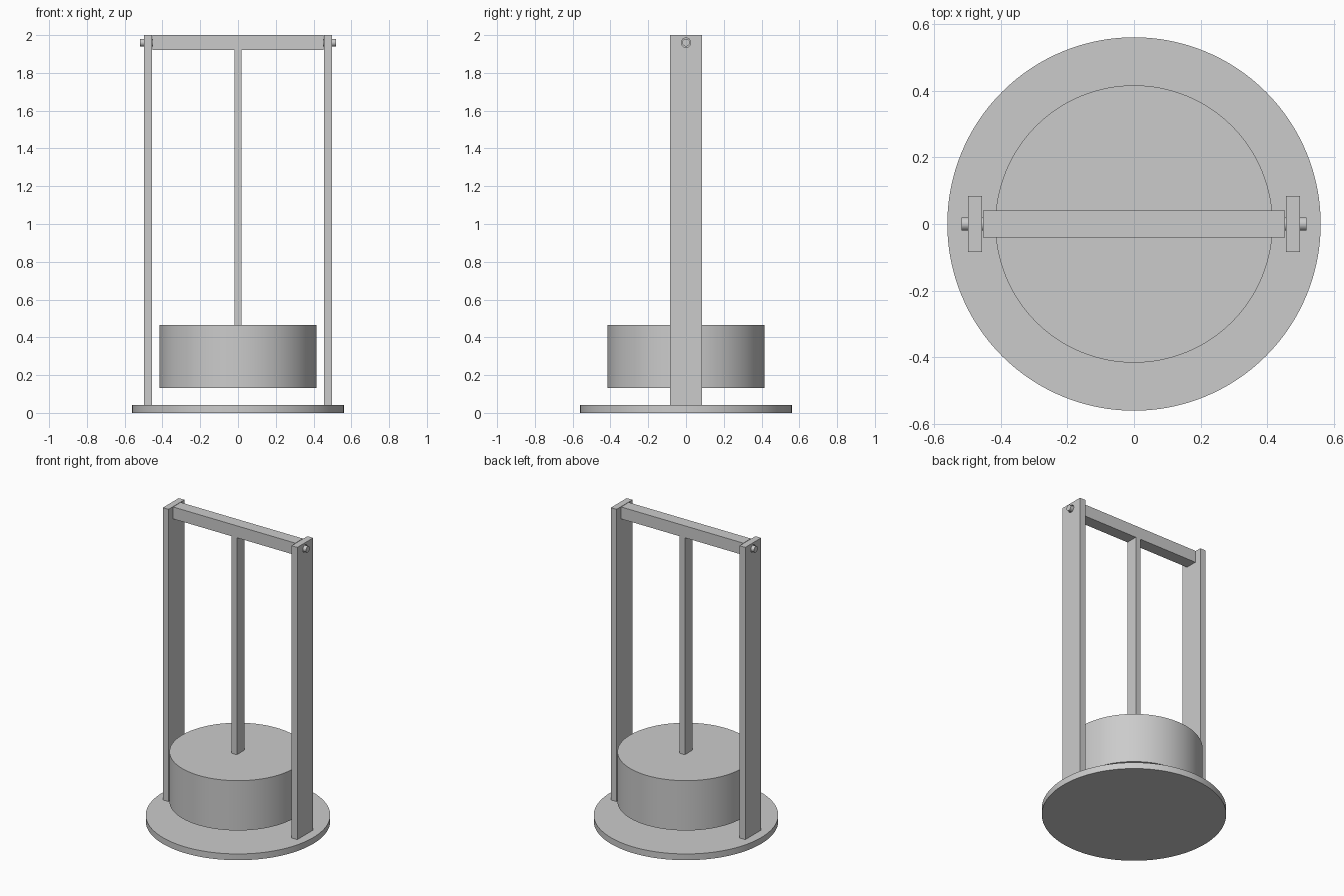
import bpy
import math

cube = bpy.data.objects.get("Cube")
if cube:
    bpy.data.objects.remove(cube, do_unlink=True)

GREY = (0.6, 0.6, 0.6, 1)
mat = bpy.data.materials.new("plain_grey")
mat.use_nodes = True
mat.diffuse_color = GREY
mat.node_tree.nodes["Principled BSDF"].inputs["Base Color"].default_value = GREY


def finish(name):
    ob = bpy.context.object
    ob.name = name
    bpy.ops.object.transform_apply(location=False, rotation=True, scale=True)
    ob.data.materials.append(mat)
    return ob


def box(name, x, z0, z1, width, depth):
    bpy.ops.mesh.primitive_cube_add(size=1, location=(x, 0, (z0 + z1) / 2))
    bpy.context.object.scale = (width, depth, z1 - z0)
    return finish(name)


def disc(name, radius, z0, z1):
    bpy.ops.mesh.primitive_cylinder_add(vertices=128, radius=radius, depth=z1 - z0,
                                        location=(0, 0, (z0 + z1) / 2))
    bpy.ops.object.shade_smooth_by_angle(angle=math.radians(30))
    return finish(name)


def rod_x(name, radius, x0, x1, z):
    bpy.ops.mesh.primitive_cylinder_add(vertices=48, radius=radius, depth=abs(x1 - x0),
                                        location=((x0 + x1) / 2, 0, z),
                                        rotation=(0, math.pi / 2, 0))
    bpy.ops.object.shade_smooth_by_angle(angle=math.radians(30))
    return finish(name)


def cut(target, cutter):
    cutter.hide_render = True
    mod = target.modifiers.new("cut", "BOOLEAN")
    mod.operation = "DIFFERENCE"
    mod.solver = "EXACT"
    mod.object = cutter
    bpy.context.view_layer.objects.active = target
    bpy.ops.object.modifier_apply(modifier=mod.name)
    bpy.data.objects.remove(cutter, do_unlink=True)


PIN_Z = 1.96
POST_X, POST_T, POST_W = 0.477, 0.042, 0.167

# Base plate, and the round weight hanging above it
base = disc("base_plate", 0.56, 0, 0.042)
disc("pendulum_weight", 0.416, 0.132, 0.466)

# Flat hanging rod under the swinging crossbar
box("hanging_rod", 0, 0.466, 1.92, 0.038, 0.08)
box("crossbar", 0, 1.92, 2.0, 0.906, 0.08)

# Posts set through the base, drilled for the pivot pins
for side, s in (("left", 1), ("right", -1)):
    cut(base, box("slot_cutter", s * POST_X, -0.1, 0.1, POST_T, POST_W))
    post = box(side + "_post", s * POST_X, 0, 2.0, POST_T, POST_W)
    cut(post, rod_x("hole_cutter", 0.025, s * 0.4, s * 0.6, PIN_Z))
    rod_x(side + "_pivot_pin", 0.02, s * 0.45, s * 0.518, PIN_Z)
